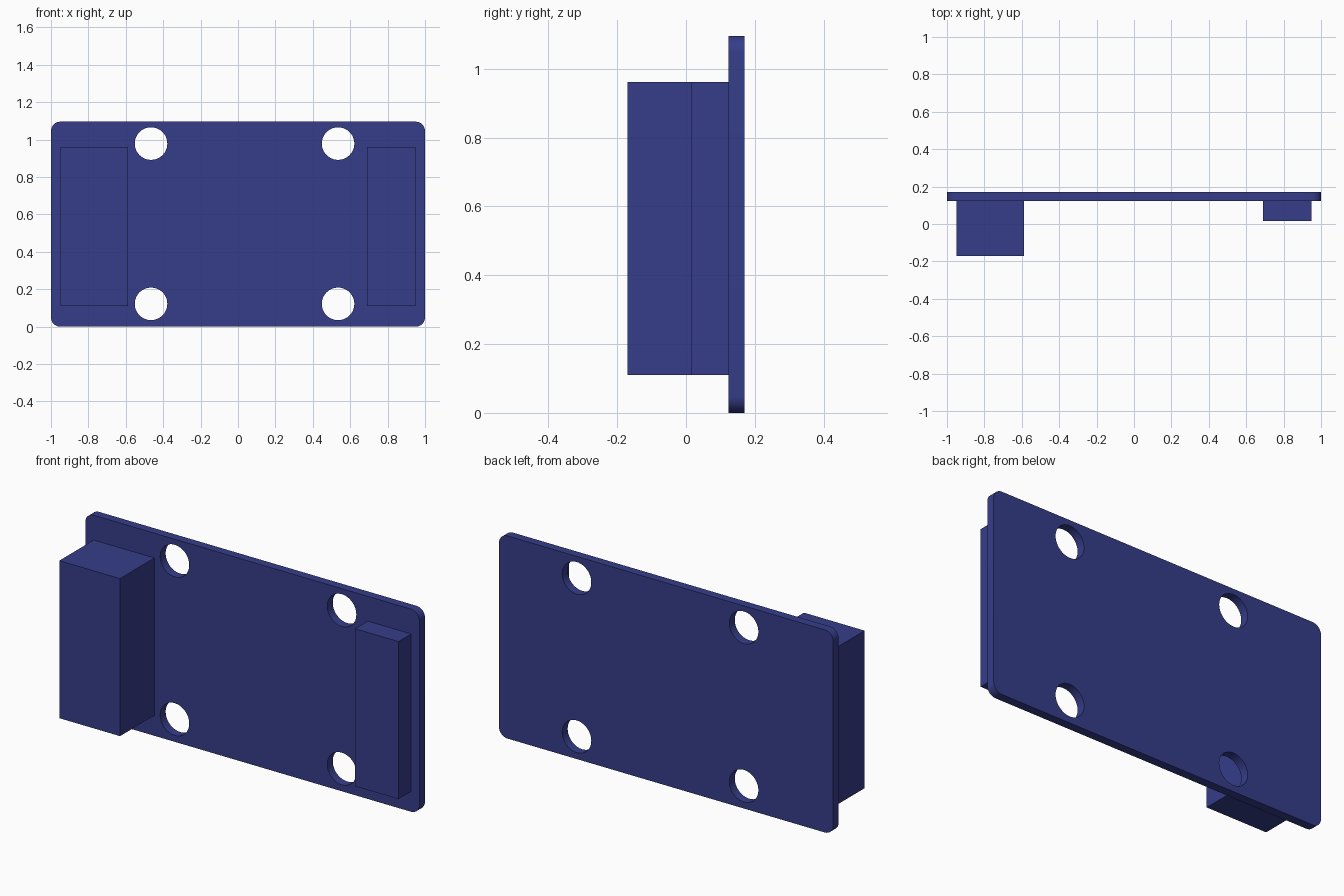
import bpy
import math

if "Cube" in bpy.data.objects:
    bpy.data.objects.remove(bpy.data.objects["Cube"])

WIDTH, HEIGHT = 2.0, 1.096
BACK, FACE = 0.17, 0.123      # y of the board's rear and front surfaces
CORNER = 0.05

blue = bpy.data.materials.new("board_blue")
blue.diffuse_color = (0.036, 0.047, 0.25, 1)
blue.use_nodes = True
blue.node_tree.nodes["Principled BSDF"].inputs["Base Color"].default_value = blue.diffuse_color


def arc(cx, cz, r, start, sweep, steps):
    return [(cx + r * math.cos(start + sweep * i / steps),
             cz + r * math.sin(start + sweep * i / steps)) for i in range(steps + 1)]


def add_loop(curve, points):
    spline = curve.splines.new('POLY')
    spline.points.add(len(points) - 1)
    for p, (x, z) in zip(spline.points, points):
        p.co = (x, z, 0, 1)
    spline.use_cyclic_u = True


def box(name, x0, x1, y0, y1, z0, z1):
    bpy.ops.mesh.primitive_cube_add(
        size=1, location=((x0 + x1) / 2, (y0 + y1) / 2, (z0 + z1) / 2))
    ob = bpy.context.object
    ob.name = name
    ob.scale = (x1 - x0, y1 - y0, z1 - z0)
    bpy.ops.object.transform_apply(location=False, rotation=False, scale=True)
    ob.data.materials.append(blue)


# Board: rounded outline with four mounting holes, extruded
curve = bpy.data.curves.new("board_profile", 'CURVE')
curve.dimensions = '2D'
curve.fill_mode = 'BOTH'
curve.extrude = (BACK - FACE) / 2
outline = []
for i, (sx, z) in enumerate([(1, HEIGHT - CORNER), (-1, HEIGHT - CORNER),
                             (-1, CORNER), (1, CORNER)]):
    outline += arc(sx * (WIDTH / 2 - CORNER), z, CORNER,
                   i * math.pi / 2, math.pi / 2, 8)
add_loop(curve, outline)
for x in (-0.465, 0.535):
    for z in (0.122, 0.979):
        add_loop(curve, arc(x, z, 0.087, 0, math.tau, 48)[:-1])

board = bpy.data.objects.new("board", curve)
bpy.context.collection.objects.link(board)
board.location.y = (BACK + FACE) / 2
board.rotation_euler.x = math.pi / 2
board.data.materials.append(blue)
bpy.ops.object.select_all(action='DESELECT')
board.select_set(True)
bpy.context.view_layer.objects.active = board
bpy.ops.object.convert(target='MESH')
bpy.ops.object.shade_smooth_by_angle(angle=math.radians(30))

# Tall and shallow connector blocks on the front face
box("tall_block", -0.95, -0.587, -0.17, FACE, 0.11, 0.962)
box("shallow_block", 0.69, 0.95, 0.015, FACE, 0.11, 0.962)
